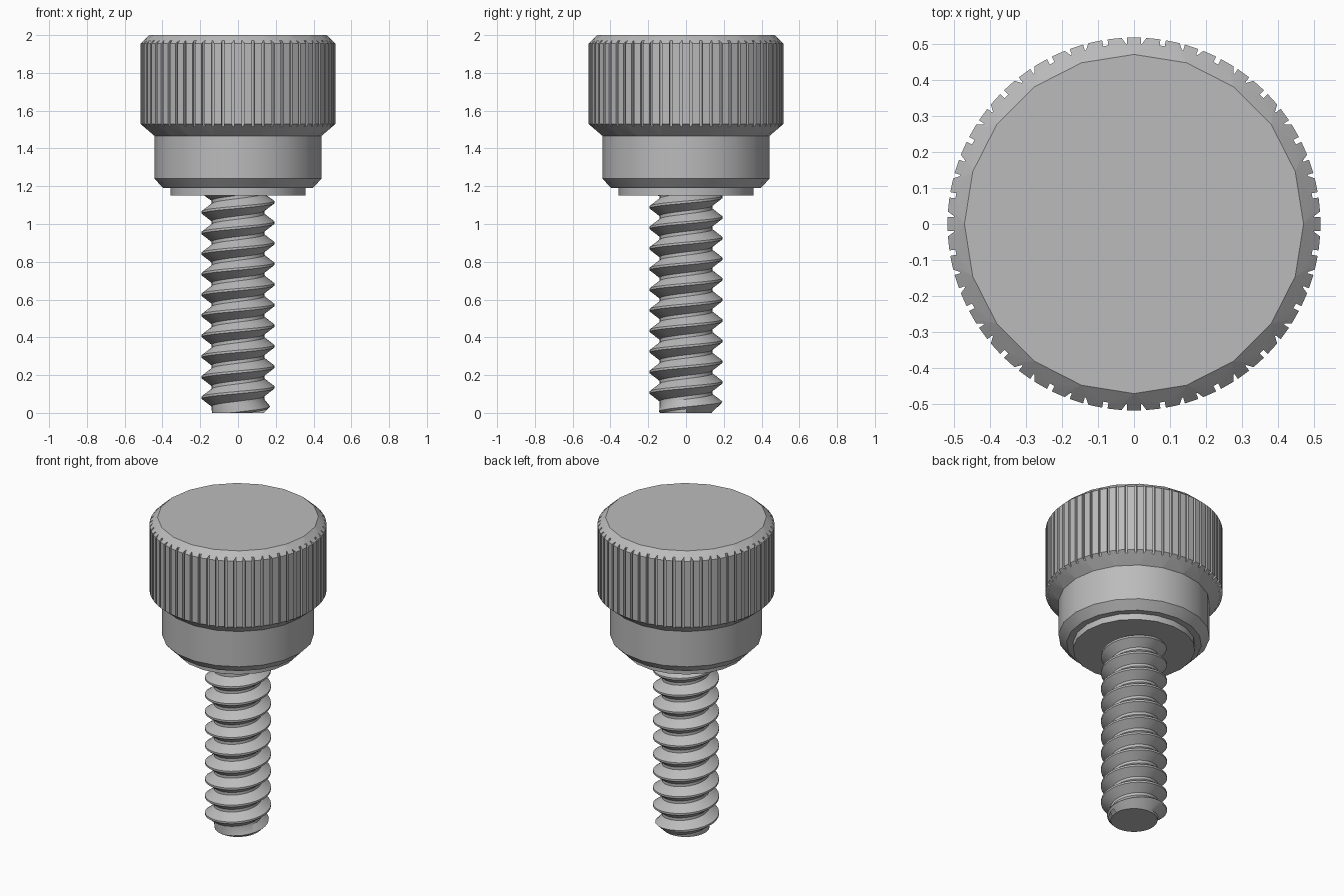
import bpy, bmesh
from math import sin, cos, pi, radians

cube = bpy.data.objects.get("Cube")
if cube:
    bpy.data.objects.remove(cube, do_unlink=True)

SIDES, NOTCHES = 20, 60
STEEL = (0.5, 0.5, 0.5, 1)
steel = bpy.data.materials.new("steel grey")
steel.use_nodes = True
steel.diffuse_color = STEEL
steel.node_tree.nodes["Principled BSDF"].inputs["Base Color"].default_value = STEEL


def finish(bm, name, angle):
    bmesh.ops.remove_doubles(bm, verts=bm.verts, dist=1e-5)
    bmesh.ops.dissolve_degenerate(bm, edges=bm.edges, dist=1e-5)
    bmesh.ops.recalc_face_normals(bm, faces=bm.faces)
    mesh = bpy.data.meshes.new(name)
    bm.to_mesh(mesh)
    bm.free()
    mesh.materials.append(steel)
    ob = bpy.data.objects.new(name, mesh)
    bpy.context.collection.objects.link(ob)
    bpy.ops.object.select_all(action='DESELECT')
    ob.select_set(True)
    bpy.context.view_layer.objects.active = ob
    bpy.ops.object.shade_smooth_by_angle(angle=radians(angle))


def vert(bm, r, a, z):
    return bm.verts.new((r * cos(a), r * sin(a), z))


def ring(bm, r, z, n=SIDES):
    return [vert(bm, r, 2 * pi * i / n, z) for i in range(n)]


def bridge(bm, few, many):
    """Join two rings; the second may have a multiple of the first's points."""
    n, m = len(few), len(many)
    step = m // n
    near = [((i + step // 2) // step) % n for i in range(m)]
    for i in range(m):
        j = (i + 1) % m
        corners = [many[i], many[j], few[near[j]]]
        if near[i] != near[j]:
            corners.append(few[near[i]])
        bm.faces.new(corners)


def knurled_ring(bm, z, slope):
    """Rim with narrow notches; notch floors follow the chamfer."""
    outer, depth, half = 0.517, 0.017, 0.0075 / 0.517
    verts = []
    for i in range(NOTCHES):
        a = 2 * pi * (i + 0.5) / NOTCHES
        for offset, cut in ((-half, 0), (-half, depth), (half, depth), (half, 0)):
            verts.append(vert(bm, outer - cut, a + offset, z + cut * slope))
    return verts


# Knurled grip: chamfered above and below the notched band
bm = bmesh.new()
top = ring(bm, 0.47, 2.0)
upper, lower = knurled_ring(bm, 1.955, 0.95), knurled_ring(bm, 1.53, -0.85)
neck = ring(bm, 0.443, 1.467)
bm.faces.new(top)
bridge(bm, top, upper)
bridge(bm, upper, lower)
bridge(bm, neck, lower)
finish(bm, "knurled_grip", 30)


def turned(name, profile):
    bm = bmesh.new()
    rings = [ring(bm, r, z) for r, z in profile]
    for a, b in zip(rings, rings[1:]):
        bridge(bm, a, b)
    bm.faces.new(rings[0])
    bm.faces.new(rings[-1])
    finish(bm, name, 30)


# Collar and bearing face under the grip
turned("collar", [(0.443, 1.467), (0.443, 1.24), (0.395, 1.19)])
turned("bearing_face", [(0.357, 1.195), (0.357, 1.15)])

# Threaded shank: right-handed helix swept from one thread profile
PITCH, CREST, ROOT, TOP, SEG = 0.109, 0.193, 0.14, 1.16, 32
PROFILE = [(CREST, -0.006), (CREST, 0.006), (ROOT, 0.046), (ROOT, 0.063)]
bm = bmesh.new()
rows = []
for s in range(14 * SEG + 1):
    a = 2 * pi * s / SEG
    row = []
    for r, dz in PROFILE + [(CREST, PITCH - 0.006)]:
        z = min(max(0.135 - 2 * PITCH + PITCH * s / SEG + dz, 0), TOP)
        row.append(vert(bm, min(r, 0.137 + z), a, z))
    rows.append(row)
for a, b in zip(rows, rows[1:]):
    for k in range(len(PROFILE)):
        bm.faces.new((a[k], b[k], b[k + 1], a[k + 1]))
bmesh.ops.remove_doubles(bm, verts=bm.verts, dist=1e-5)
bm.faces.new(ring(bm, 0.137, 0, SEG))
finish(bm, "threaded_shank", 30)
